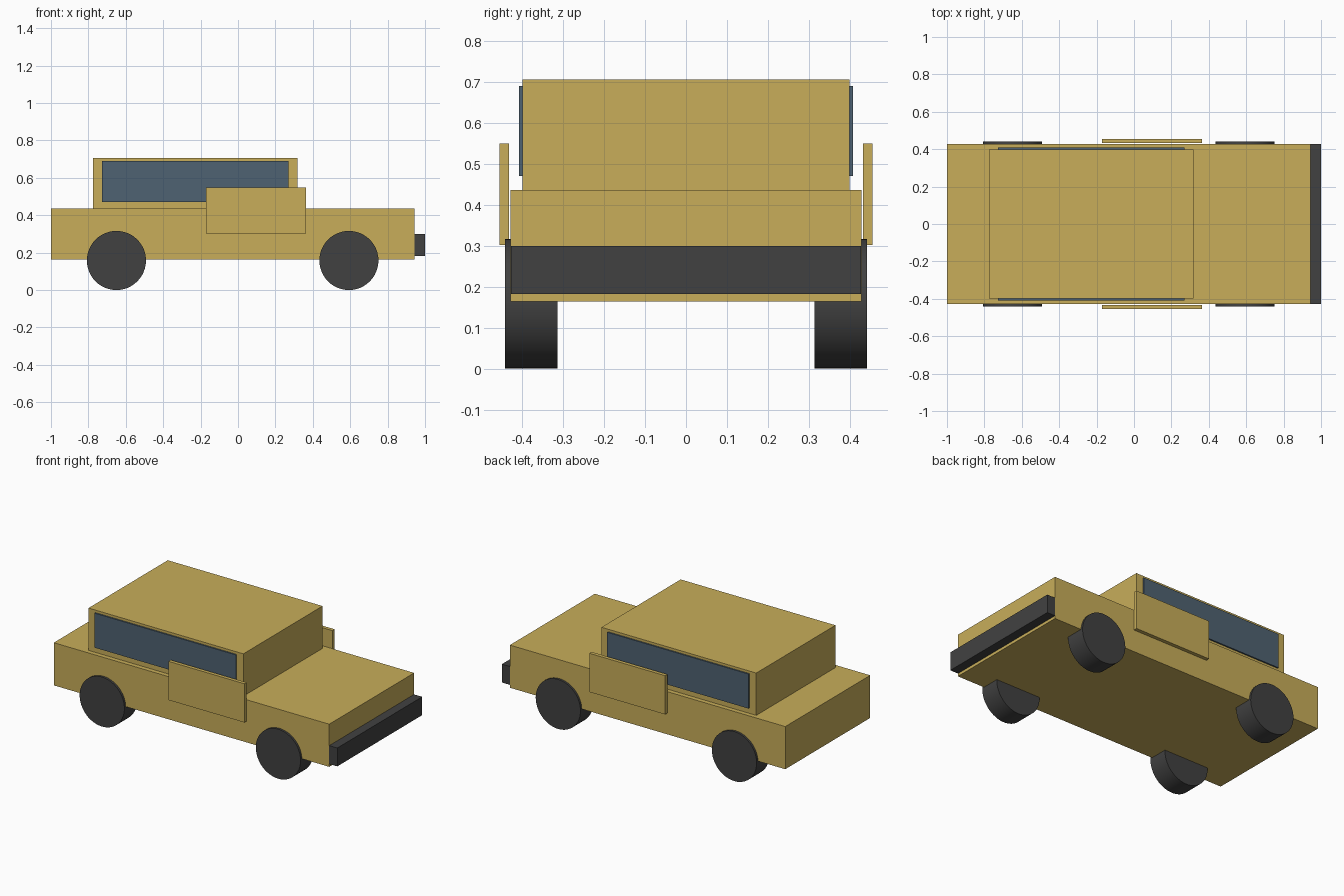
import bpy
import math

if "Cube" in bpy.data.objects:
    bpy.data.objects.remove(bpy.data.objects["Cube"])


def material(name, rgb):
    m = bpy.data.materials.new(name)
    m.diffuse_color = (*rgb, 1.0)
    m.use_nodes = True
    m.node_tree.nodes["Principled BSDF"].inputs["Base Color"].default_value = m.diffuse_color
    return m


PAINT = material("tan_paint", (0.578, 0.423, 0.102))
RUBBER = material("dark_grey", (0.053, 0.053, 0.053))
GLASS = material("blue_grey_glass", (0.078, 0.122, 0.168))


def box(name, xs, ys, zs, mat):
    """Box from its min/max extents on each axis."""
    bpy.ops.mesh.primitive_cube_add(
        size=1, location=[(a + b) / 2 for a, b in (xs, ys, zs)])
    ob = bpy.context.object
    ob.name = name
    ob.scale = [b - a for a, b in (xs, ys, zs)]
    bpy.ops.object.transform_apply(location=False, rotation=False, scale=True)
    ob.data.materials.append(mat)
    return ob


def wheel(name, x, y):
    bpy.ops.mesh.primitive_cylinder_add(
        vertices=48, radius=0.158, depth=0.128,
        location=(x, y, 0.158), rotation=(math.pi / 2, 0, 0))
    ob = bpy.context.object
    ob.name = name
    ob.data.materials.append(RUBBER)
    bpy.ops.object.shade_smooth_by_angle(angle=math.radians(30))


# Lower body, cabin and front bumper
box("body", (-1.0, 0.943), (-0.428, 0.428), (0.164, 0.436), PAINT)
box("cabin", (-0.775, 0.317), (-0.399, 0.399), (0.43, 0.706), PAINT)
box("bumper", (0.90, 1.0), (-0.4275, 0.4275), (0.182, 0.299), RUBBER)

# Mirrored side parts: window plate, door panel and two wheels
for side, s in (("right", -1), ("left", 1)):
    def span(a, b):
        return tuple(sorted((s * a, s * b)))
    box(side + "_window", (-0.727, 0.27), span(0.3985, 0.408), (0.47, 0.69), GLASS)
    box(side + "_door", (-0.172, 0.364), span(0.432, 0.455), (0.302, 0.549), PAINT)
    wheel(side + "_rear_wheel", -0.65, s * 0.378)
    wheel(side + "_front_wheel", 0.593, s * 0.378)
